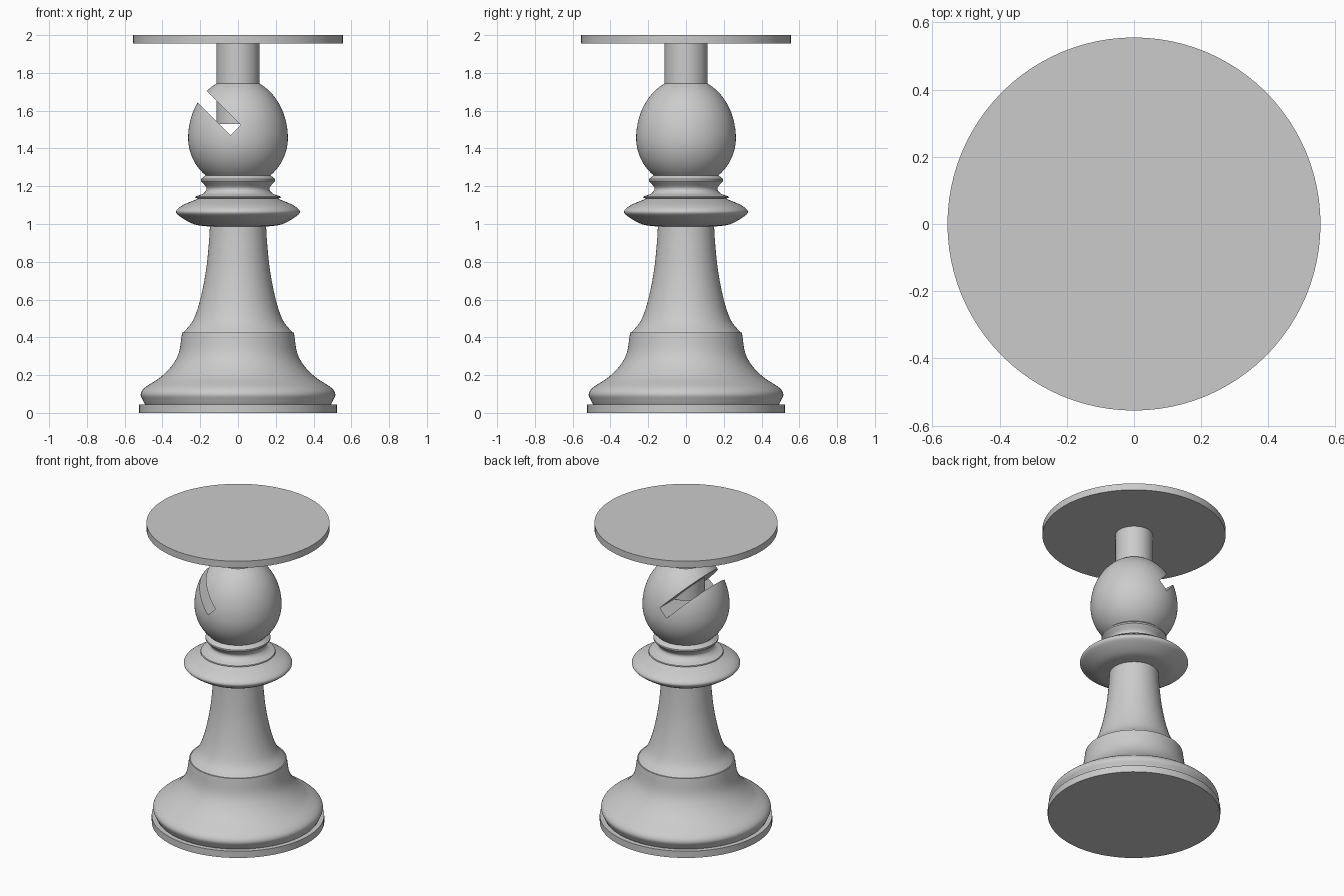
import bpy, bmesh
from math import sin, cos, pi, sqrt, radians
from mathutils import Vector

cube = bpy.data.objects.get("Cube")
if cube:
    bpy.data.objects.remove(cube, do_unlink=True)

SIDES = 96

grey = bpy.data.materials.new("plain grey")
grey.use_nodes = True
COLOUR = (0.6, 0.6, 0.6, 1)
grey.diffuse_color = COLOUR
grey.node_tree.nodes["Principled BSDF"].inputs["Base Color"].default_value = COLOUR


def smooth(points, steps=6):
    """Rounded curve through (radius, height) points."""
    p = [Vector(q) for q in points]
    p = [2 * p[0] - p[1]] + p + [2 * p[-1] - p[-2]]
    out = []
    for a, b, c, d in zip(p, p[1:], p[2:], p[3:]):
        for i in range(steps):
            t = i / steps
            out.append(0.5 * (2 * b + (c - a) * t + (2 * a - 5 * b + 4 * c - d) * t**2
                              + (3 * b - a - 3 * c + d) * t**3))
    return out + [p[-2]]


def lathe(name, profile):
    """Closed solid turned around the z axis, flat caps at both ends."""
    bm = bmesh.new()
    rings = [[bm.verts.new((r * cos(2 * pi * i / SIDES), r * sin(2 * pi * i / SIDES), z))
              for i in range(SIDES)] for r, z in profile]
    for low, high in zip(rings, rings[1:]):
        for i in range(SIDES):
            j = (i + 1) % SIDES
            bm.faces.new((low[i], low[j], high[j], high[i]))
    bm.faces.new(rings[0][::-1])
    bm.faces.new(rings[-1])
    mesh = bpy.data.meshes.new(name)
    bm.to_mesh(mesh)
    bm.free()
    mesh.materials.append(grey)
    obj = bpy.data.objects.new(name, mesh)
    bpy.context.collection.objects.link(obj)
    return obj


# Base plate and flared foot
parts = [
    lathe("base_plate", [(0.523, 0), (0.523, 0.045)]),
    lathe("foot", smooth([(0.49, 0.04), (0.503, 0.065), (0.515, 0.1), (0.492, 0.135),
                          (0.413, 0.187), (0.35, 0.25), (0.313, 0.32), (0.296, 0.425)])),
    # Tapering stem
    lathe("stem", smooth([(0.29, 0.424), (0.238, 0.49), (0.2, 0.6), (0.17, 0.75),
                          (0.155, 0.89), (0.148, 1.0)])),
    # Collar and the stacked neck rings
    lathe("collar", smooth([(0.15, 0.986), (0.23, 0.998), (0.3, 1.035), (0.328, 1.065),
                            (0.295, 1.098), (0.21, 1.135)])),
    lathe("neck", [(0.2, 1.13), (0.228, 1.14)]
          + smooth([(0.225, 1.146), (0.183, 1.162), (0.167, 1.19), (0.197, 1.228)])
          + [(0.197, 1.238), (0.172, 1.258)]),
]

# Egg-shaped head: round below its widest level, taller above it
head_profile = []
for i in range(33):
    z = 1.255 + (1.745 - 1.255) * i / 32
    reach = 0.26 if z < 1.455 else 0.32
    head_profile.append((0.264 * sqrt(1 - ((z - 1.455) / reach) ** 2), z))
head = lathe("head", head_profile)

# Slanted slot through the head
bpy.ops.mesh.primitive_cube_add(size=1, location=(-0.225, 0, 1.709), rotation=(0, radians(45), 0))
cutter = bpy.context.object
cutter.name = "slot_cutter"
cutter.scale = (0.6, 2, 0.076)
cutter.hide_render = True
slot = head.modifiers.new("slot", "BOOLEAN")
slot.operation = "DIFFERENCE"
slot.solver = "EXACT"
slot.object = cutter
bpy.context.view_layer.update()
evaluated = head.evaluated_get(bpy.context.evaluated_depsgraph_get())
cut_mesh = bpy.data.meshes.new_from_object(evaluated)
head.modifiers.clear()
head.data = cut_mesh
bpy.data.objects.remove(cutter, do_unlink=True)

# Post standing inside the head, carrying the round top
parts += [
    head,
    lathe("post", [(0.114, 1.53), (0.114, 1.96)]),
    lathe("top_disc", [(0.555, 1.955), (0.555, 2.0)]),
]

# Smooth shading with crisp edges
bpy.ops.object.select_all(action="DESELECT")
for part in parts:
    part.select_set(True)
bpy.context.view_layer.objects.active = parts[0]
bpy.ops.object.shade_smooth_by_angle(angle=radians(30))
